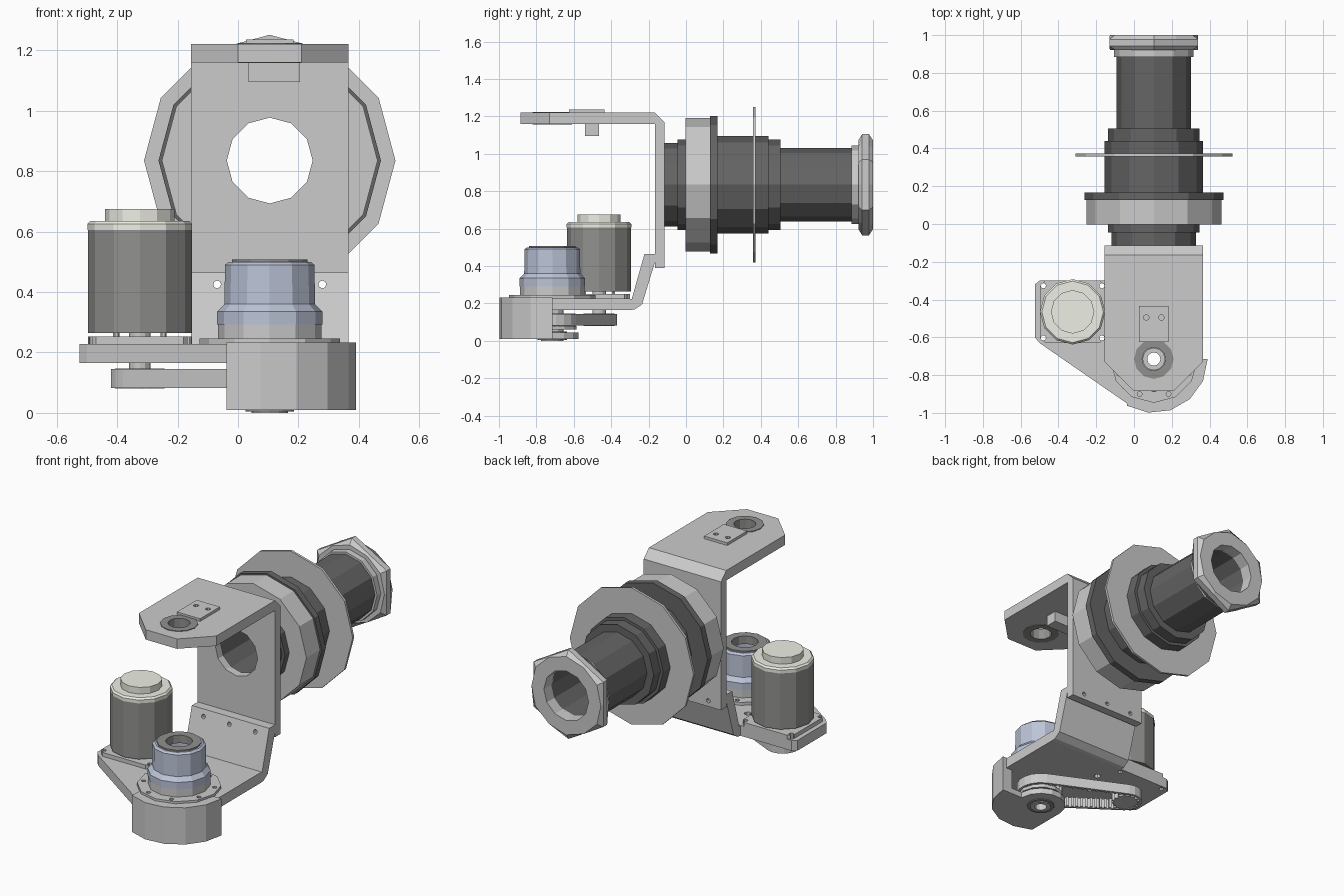
import bpy, bmesh
from math import sin, cos, pi, atan2, acos, hypot

if "Cube" in bpy.data.objects:
    bpy.data.objects.remove(bpy.data.objects["Cube"])

AX, AZ = 0.105, 0.835            # horizontal tube axis (x, z)
PX, PY = 0.105, -0.715           # vertical pivot axis (x, y)
MX, MY = -0.325, -0.465          # motor axis (x, y)


def mat(name, c):
    m = bpy.data.materials.new(name)
    m.diffuse_color = (*c, 1)
    m.use_nodes = True
    m.node_tree.nodes["Principled BSDF"].inputs["Base Color"].default_value = m.diffuse_color
    return m


DARK = mat("dark", (0.13, 0.13, 0.13))
MID = mat("mid", (0.28, 0.28, 0.27))
BLUE = mat("blue_grey", (0.5, 0.55, 0.68))
PALE = mat("pale", (0.85, 0.86, 0.78))
PUT = {'X': lambda u, v, w: (w, u, v), 'Y': lambda u, v, w: (u, w, v), 'Z': lambda u, v, w: (u, v, w)}


def finish(name, bm, m=None):
    bmesh.ops.recalc_face_normals(bm, faces=bm.faces)
    me = bpy.data.meshes.new(name)
    bm.to_mesh(me)
    bm.free()
    ob = bpy.data.objects.new(name, me)
    bpy.context.collection.objects.link(ob)
    if m:
        me.materials.append(m)
    return ob


def strip(bm, loops, closed):
    """Quads between successive vertex loops."""
    n = len(loops[0])
    for i in range(len(loops) if closed else len(loops) - 1):
        a, b = loops[i], loops[(i + 1) % len(loops)]
        for k in range(n):
            bm.faces.new((a[k], a[(k + 1) % n], b[(k + 1) % n], b[k]))


def prism(name, pts, a, b, axis='Z', m=None):
    bm = bmesh.new()
    loops = [[bm.verts.new(PUT[axis](u, v, w)) for u, v in pts] for w in (a, b)]
    strip(bm, loops, False)
    for l in loops:
        bm.faces.new(l)
    return finish(name, bm, m)


def lathe(name, prof, c, axis='Z', m=None, n=12, odd=None):
    """Closed (radius, height) profile swept round an axis; odd = radii for odd spokes."""
    bm = bmesh.new()
    loops = []
    for i, (r, h) in enumerate(prof):
        loop = []
        for k in range(n):
            t, q = 2 * pi * k / n, odd[i] if odd and k % 2 else r
            loop.append(bm.verts.new(PUT[axis](c[0] + q * cos(t), c[1] + q * sin(t), h)))
        loops.append(loop)
    strip(bm, loops, True)
    return finish(name, bm, m)


def ring(name, ri, ro, a, b, c, axis='Z', m=None, n=12):
    return lathe(name, [(ri, a), (ro, a), (ro, b), (ri, b)], c, axis, m, n)


def arc(c, r, t0, t1, n):
    return [(c[0] + r * cos(t0 + (t1 - t0) * i / n), c[1] + r * sin(t0 + (t1 - t0) * i / n)) for i in range(n + 1)]


def disc(name, r, a, b, c, axis='Z', m=None, n=12):
    return prism(name, arc(c, r, 0, 2 * pi, n)[:-1], a, b, axis, m)


def rect(x0, x1, y0, y1):
    return [(x0, y0), (x1, y0), (x1, y1), (x0, y1)]


def drill(ob, holes, a, b, axis='Z'):
    """Cut round holes (u, v, radius, sides) through an object."""
    for u, v, r, n in holes:
        c = disc("cutter", r, a, b, (u, v), axis, None, n)
        md = ob.modifiers.new("hole", 'BOOLEAN')
        md.operation, md.solver, md.object = 'DIFFERENCE', 'EXACT', c
        bpy.context.view_layer.objects.active = ob
        bpy.ops.object.modifier_apply(modifier=md.name)
        bpy.data.objects.remove(c)


# Upper bent bracket
bolts = [(AX + d, 0.425, 0.013, 8) for d in (-0.174, 0, 0.174)]
wall = prism("bracket_wall", [(-0.165, 0.39), (-0.115, 0.39), (-0.115, 1.17), (-0.165, 1.22)], -0.155, 0.365, 'X')
drill(wall, [(AX, AZ, 0.142, 12)] + bolts, -0.3, 0, 'Y')
top = prism("bracket_top", [(-0.155, -0.165), (-0.155, -0.73), (0, -0.885), (0.21, -0.885), (0.365, -0.73),
                            (0.365, -0.165)], 1.16, 1.22)
drill(top, [(PX, PY, 0.1, 12)], 1, 1.4)
ring("top_bearing", 0.062, 0.105, 1.157, 1.224, (PX, PY), m=MID)
pad = prism("sensor_pad", rect(0.027, 0.183, -0.625, -0.435), 1.22, 1.236)
drill(pad, [(x, -0.495, 0.015, 8) for x in (0.065, 0.145)], 1.2, 1.3)
prism("sensor_block", rect(0.035, 0.205, -0.54, -0.465), 1.095, 1.16)

# Lower bracket: sloping bend and base plate with motor wing
bend = prism("bracket_bend", [(-0.30, 0.165), (-0.275, 0.168), (-0.235, 0.195), (-0.165, 0.425), (-0.165, 0.465),
                              (-0.222, 0.465), (-0.29, 0.225), (-0.30, 0.225)], -0.155, 0.365, 'X')
drill(bend, bolts, -0.4, -0.1, 'Y')
corners = [(MX + sx * 0.155, MY + sy * 0.138) for sx in (-1, 1) for sy in (-1, 1)]
base = prism("base_plate", [(-0.155, -0.30), (-0.50, -0.30), (-0.525, -0.32), (-0.525, -0.60), (-0.50, -0.63)]
             + arc((PX, PY), 0.275, -2 * pi / 3, -pi / 9, 5) + [(0.365, -0.71), (0.365, -0.30)], 0.165, 0.228)
drill(base, [(PX, PY, 0.09, 12), (-0.1, -0.45, 0.02, 8), (-0.05, -0.86, 0.014, 8), (0.25, -0.86, 0.014, 8)]
      + [(x, y, 0.014, 8) for x, y in corners], 0.1, 0.3)

# Pulley housing: curved front wall and lid
P = (PX, PY)
prism("housing_wall", arc(P, 0.285, 0, -2 * pi / 3, 5) + [(-0.037, -0.88)] + arc(P, 0.215, -pi * 0.62, 0, 5), 0.01, 0.233)
lid = prism("housing_lid", arc(P, 0.285, 0, -2 * pi / 3, 5) + arc(P, 0.143, pi, 0, 7), 0.01, 0.045)
drill(lid, [(PX, PY, 0.08, 12)] + [(PX + 0.235 * cos(t), PY + 0.235 * sin(t), 0.015, 8)
                                   for t in (-0.35, -1.1, -1.85)], -0.1, 0.1)
ring("lid_bearing", 0.04, 0.08, 0.005, 0.05, P, m=MID)
ring("pivot_shaft", 0.035, 0.06, 0, 0.3, P)

# Pivot unit
flange = ring("pivot_flange", 0.085, 0.232, 0.225, 0.246, P)
drill(flange, [(PX + 0.2 * cos(k * pi / 4 + 0.4), PY + 0.2 * sin(k * pi / 4 + 0.4), 0.013, 8) for k in range(8)], 0.2, 0.3)
ring("pivot_foot", 0.085, 0.172, 0.246, 0.292, P)
lathe("pivot_body", [(0.09, 0.292), (0.174, 0.292), (0.174, 0.335), (0.15, 0.36), (0.148, 0.49), (0.135, 0.5),
                     (0.09, 0.5)], P, m=BLUE)
ring("pivot_cap", 0.075, 0.125, 0.46, 0.508, P, m=MID)

# Motor
M = (MX, MY)
plate = prism("motor_flange", [(MX + sx * a, MY + sy * b) for sx, sy, o in
                               ((-1, -1, 0), (1, -1, 1), (1, 1, 0), (-1, 1, 1))
                               for a, b in (((0.172, 0.135), (0.145, 0.165)), ((0.145, 0.165), (0.172, 0.135)))[o]],
              0.228, 0.252)
drill(plate, [(x, y, 0.014, 8) for x, y in corners], 0.2, 0.3)
for k in range(4):
    t = pi / 4 + k * pi / 2
    disc("motor_spacer", 0.01, 0.25, 0.27, (MX + 0.11 * cos(t), MY + 0.11 * sin(t)), n=6)
disc("motor_body", 0.172, 0.265, 0.605, M, m=MID)
lathe("motor_cap", [(0.05, 0.605), (0.173, 0.605), (0.173, 0.625), (0.163, 0.635), (0.05, 0.635)], M, m=PALE)
disc("motor_end_boss", 0.115, 0.63, 0.675, M, m=PALE)
disc("motor_shaft", 0.036, 0.08, 0.27, M)

# Belt drive: two toothed pulleys and an inner-toothed belt
R1, R2 = 0.097, 0.14
dx, dy = PX - MX, PY - MY
L, phi = hypot(dx, dy), atan2(dy, dx)
beta = acos((R1 - R2) / L)


def belt_loop(off):
    return arc(P, R2 - off, phi - beta, phi + beta, 10) + arc(M, R1 - off, phi + beta, phi - beta + 2 * pi, 8)


bm = bmesh.new()
strip(bm, [[bm.verts.new((x, y, z)) for x, y in belt_loop(o)]
           for o, z in ((0, 0.083), (0, 0.145), (0.014, 0.145), (0.014, 0.083))], True)
finish("belt", bm)
bm = bmesh.new()
for s in (1, -1):
    n = (cos(phi + s * beta), sin(phi + s * beta))
    for i in range(1, 18):
        f = i / 18
        r = R1 + (R2 - R1) * f - 0.018
        x, y = MX + dx * f + n[0] * r, MY + dy * f + n[1] * r
        q = [(x + n[0] * a - n[1] * b, y + n[1] * a + n[0] * b)
             for a, b in rect(-0.006, 0.006, -0.007, 0.007)]
        lo = [[bm.verts.new((u, v, z)) for u, v in q] for z in (0.084, 0.144)]
        strip(bm, lo, False)
        for l in lo:
            bm.faces.new(l)
finish("belt_teeth", bm)
for nm, c, r, n, inner in (("motor_pulley", M, R1 - 0.015, 32, 0.03), ("pivot_pulley", P, R2 - 0.015, 52, 0.055)):
    lathe(nm, [(inner, 0.08), (r, 0.08), (r, 0.147), (inner, 0.147)], c, n=n,
          odd=[inner, r - 0.014, r - 0.014, inner])
ring("pivot_pulley_rim", 0.055, 0.13, 0.06, 0.08, P)

# Horizontal tube assembly along y
T = (AX, AZ)
for nm, ri, ro, a, b, m in (
        ("tube", 0.15, 0.197, -0.113, 0.93, DARK),
        ("front_ring", 0.16, 0.224, -0.115, -0.04, DARK),
        ("front_shoulder", 0.16, 0.242, -0.045, 0.0, DARK),
        ("bearing_collar", 0.20, 0.357, -0.003, 0.128, None),
        ("bearing_backing", 0.20, 0.368, 0.128, 0.168, DARK),
        ("rear_sleeve", 0.18, 0.26, 0.168, 0.44, DARK),
        ("thin_disc", 0.25, 0.416, 0.357, 0.372, None),
        ("lock_ring", 0.18, 0.242, 0.44, 0.505, DARK),
        ("end_collar", 0.17, 0.21, 0.885, 0.925, None)):
    ring(nm, ri, ro, a, b, T, 'Y', m)
# Hexagonal end nut with chamfered faces
lathe("end_nut", [(0.15, 0.922), (0.233, 0.922), (0.235, 0.942), (0.235, 0.978), (0.233, 1.0), (0.15, 1.0)], T, 'Y',
      odd=[0.15, 0.238, 0.271, 0.271, 0.238, 0.15])
